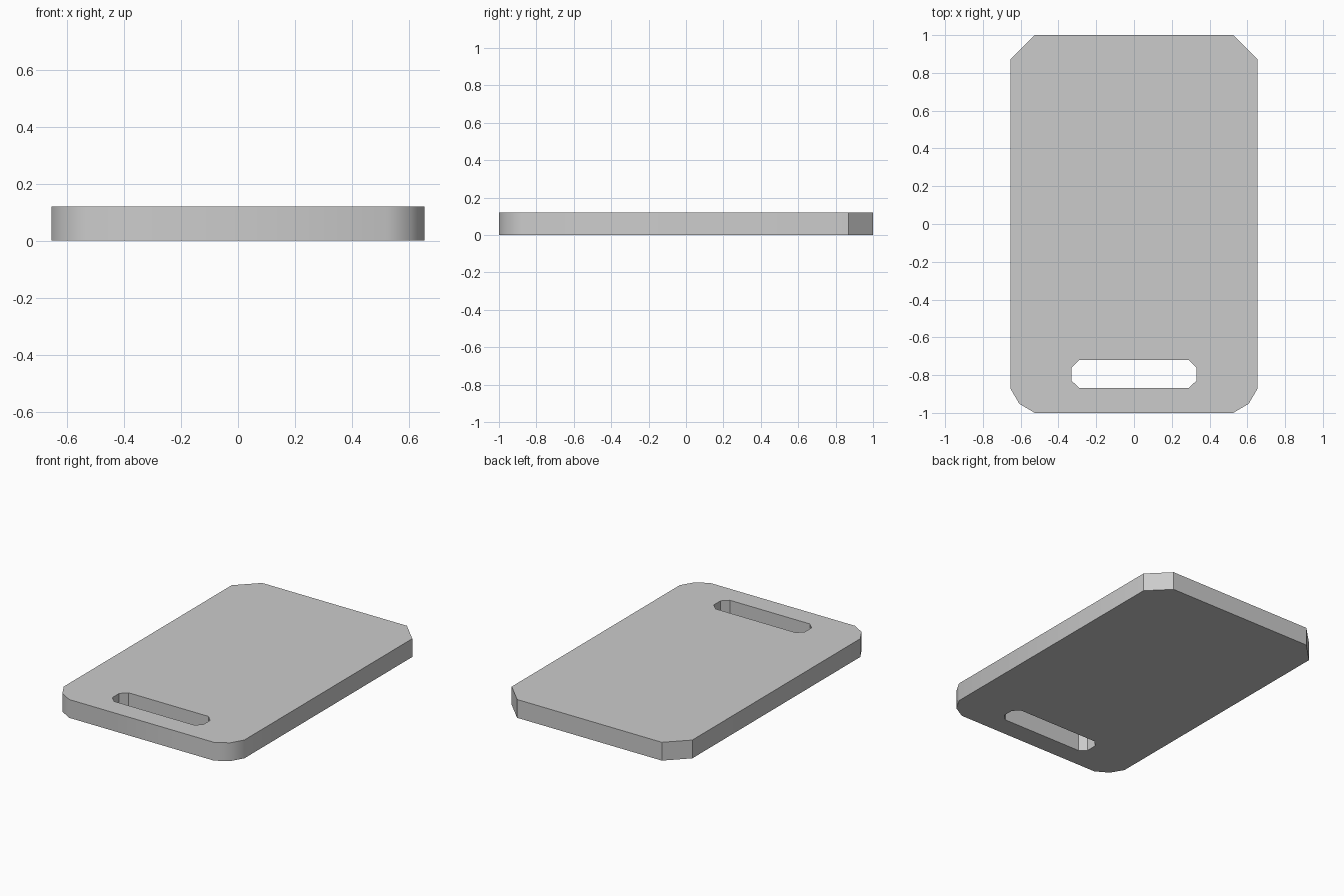
import bpy, bmesh, math

if "Cube" in bpy.data.objects:
    bpy.data.objects.remove(bpy.data.objects["Cube"])


def prism(name, half, z0, z1):
    """Extrude an outline mirrored across x = 0; half runs from the -y end to the +y end."""
    outline = half + [(-x, y) for x, y in reversed(half)]
    bm = bmesh.new()
    face = bm.faces.new([bm.verts.new((x, y, z0)) for x, y in outline])
    ext = bmesh.ops.extrude_face_region(bm, geom=[face])
    top = [v for v in ext["geom"] if isinstance(v, bmesh.types.BMVert)]
    bmesh.ops.translate(bm, verts=top, vec=(0, 0, z1 - z0))
    bmesh.ops.recalc_face_normals(bm, faces=bm.faces)
    mesh = bpy.data.meshes.new(name)
    bm.to_mesh(mesh)
    bm.free()
    obj = bpy.data.objects.new(name, mesh)
    bpy.context.collection.objects.link(obj)
    return obj


# Board: two-step rounded front corners, single chamfers at the back
board = prism("board", [(0.525, -1), (0.607, -0.952), (0.655, -0.87),
                        (0.655, 0.87), (0.525, 1)], 0, 0.12)

# Handle slot cutter with chamfered corners
slot = prism("slot_cutter", [(0.29, -0.868), (0.33, -0.83),
                             (0.33, -0.76), (0.29, -0.72)], -0.1, 0.22)
slot.hide_render = True

# Cut the slot through the board
cut = board.modifiers.new("handle_slot", 'BOOLEAN')
cut.operation = 'DIFFERENCE'
cut.solver = 'EXACT'
cut.object = slot
bpy.context.view_layer.objects.active = board
board.select_set(True)
bpy.ops.object.modifier_apply(modifier=cut.name)
bpy.data.objects.remove(slot)

# Smooth only the rounded front corners
bpy.ops.object.shade_smooth_by_angle(angle=math.radians(35))
